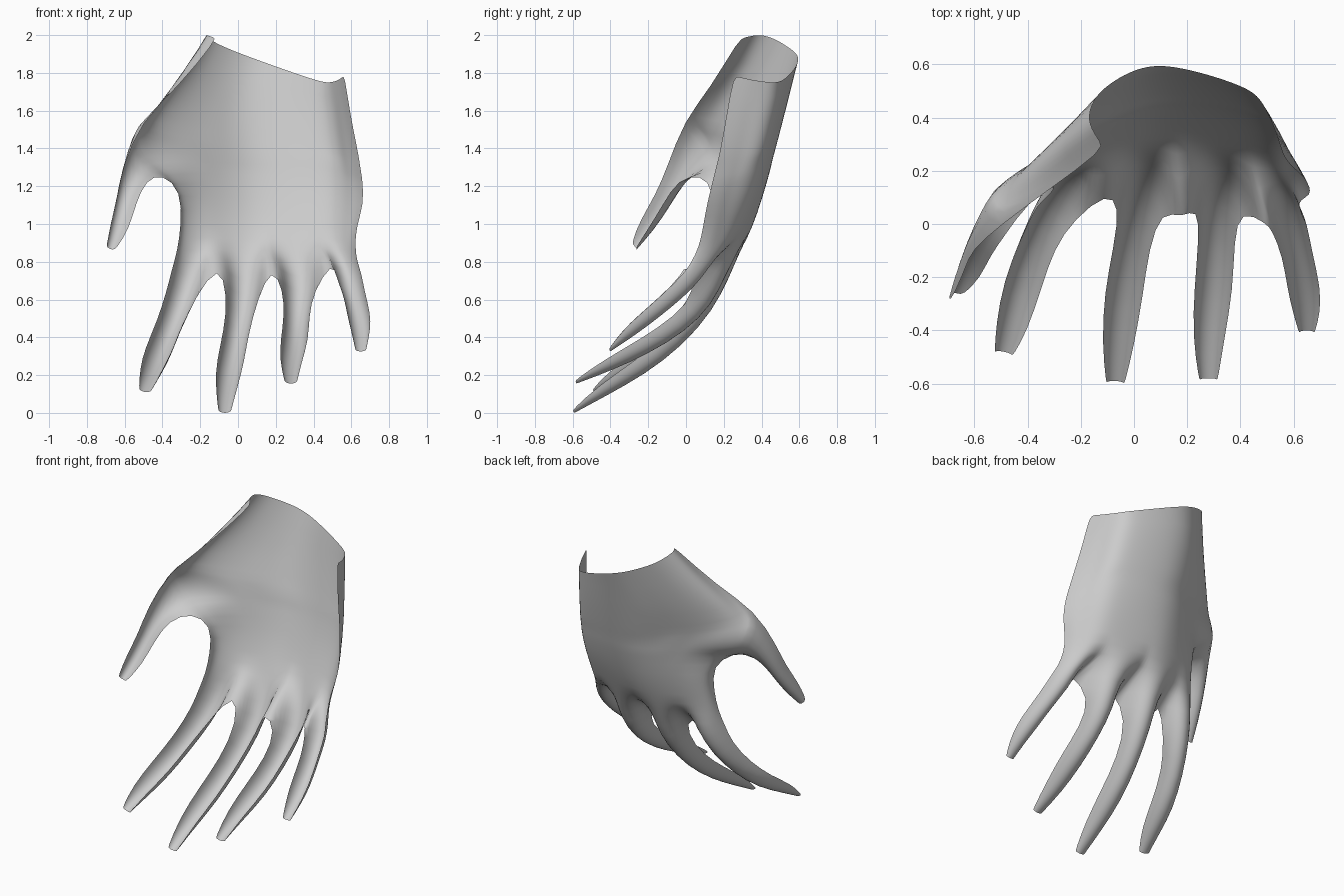
import bpy, bmesh, math
from mathutils import Vector

if "Cube" in bpy.data.objects:
    bpy.data.objects.remove(bpy.data.objects["Cube"])

bm = bmesh.new()


def resample(pts, n):
    """n evenly spaced points on a smooth curve through pts."""
    p = [Vector(q) for q in pts]
    p = [2*p[0] - p[1]] + p + [2*p[-1] - p[-2]]
    fine = []
    for i in range(1, len(p) - 2):
        a, b, c, d = p[i-1:i+3]
        for k in range(20):
            t = k / 20
            fine.append(.5 * (2*b + (c-a)*t + (2*a - 5*b + 4*c - d)*t*t
                              + (3*b - a - 3*c + d)*t**3))
    fine.append(p[-2])
    dist = [0]
    for a, b in zip(fine, fine[1:]):
        dist.append(dist[-1] + (b - a).length)
    out, j = [], 0
    for k in range(n):
        s = dist[-1] * k / (n - 1)
        while j < len(fine) - 2 and dist[j+1] < s:
            j += 1
        out.append(fine[j].lerp(fine[j+1], (s - dist[j]) / (dist[j+1] - dist[j])))
    return out


def arc(left, right, ridge, n):
    """Half-ellipse from left over ridge to right."""
    left, right, ridge = Vector(left), Vector(right), Vector(ridge)
    mid, half = (left + right) / 2, (right - left) / 2
    angles = [math.pi * (k / (n - 1) - .5) for k in range(n)]
    return [mid + half * math.sin(a) + (ridge - mid) * math.cos(a) for a in angles]


def add_grid(rows):
    grid = [[bm.verts.new(p) for p in r] for r in rows]
    for r, s in zip(grid, grid[1:]):
        for j in range(len(r) - 1):
            bm.faces.new((r[j], r[j+1], s[j+1], s[j]))


def digit(root_rows, path, widths, depths, n, side=(1, 0, 0), scale=1.0):
    """Half-tube shell along the back ridge, continuing from root_rows."""
    pts = [Vector(p) for p in path]
    rows = list(root_rows)
    for i, p in enumerate(pts):
        t = (pts[min(i+1, len(pts)-1)] - pts[max(i-1, 0)]).normalized()
        lat = Vector(side)
        lat = (lat - t * lat.dot(t)).normalized()
        base = p + t.cross(lat) * depths[i] * scale
        w = lat * widths[i] * scale
        rows.append(arc(base - w, base + w, p, n))
    add_grid(rows)


# Back of the hand: open shell, thumb side to little-finger side
upper = [
    [(-.11, .28, 1.98), (-.17, .40, 2.0), (-.10, .52, 1.95), (.10, .595, 1.87),
     (.42, .51, 1.76), (.51, .40, 1.755), (.565, .25, 1.785)],
    [(-.32, .13, 1.72), (-.36, .25, 1.70), (-.12, .46, 1.67), (.10, .545, 1.66),
     (.45, .475, 1.60), (.54, .34, 1.60), (.59, .22, 1.60)],
    [(-.51, -.01, 1.55), (-.45, .17, 1.52), (-.17, .36, 1.46), (.10, .485, 1.45),
     (.47, .425, 1.40), (.58, .28, 1.38), (.635, .18, 1.38)],
]
lower = [
    [(-.40, .08, 1.265), (-.36, .16, 1.27), (-.18, .32, 1.28), (.10, .44, 1.27),
     (.47, .39, 1.26), (.61, .23, 1.22), (.66, .14, 1.22)],
    [(-.30, .15, 1.18), (-.29, .22, 1.16), (-.17, .31, 1.15), (.10, .405, 1.14),
     (.47, .35, 1.12), (.61, .20, 1.10), (.665, .11, 1.10)],
    [(-.30, .13, 1.0), (-.29, .20, .99), (-.17, .27, .99), (.10, .35, .98),
     (.46, .29, .98), (.59, .17, .97), (.625, .09, .98)],
    [(-.32, .11, .86), (-.31, .17, .86), (-.18, .235, .86), (.10, .295, .86),
     (.46, .24, .86), (.58, .14, .87), (.62, .07, .88)],
]
COLS = 33
up = [resample(r, COLS) for r in upper]
low = [resample(r, COLS) for r in lower]

# Rows across the thumb root, swelling out at the left edge
root = arc(up[2][0], low[0][0], (-.55, .12, 1.40), 5)
between = []
for k in (1, 2, 3):
    row = [a.lerp(b, k / 4) for a, b in zip(up[2], low[0])]
    push = root[k] - row[0]
    between.append([p + push * max(0, 1 - j / 9) ** 2 for j, p in enumerate(row)])
add_grid(up + between + low)

# Four fingers share one width and depth profile and the web points
W = [.08, .066, .073, .06, .035]
D = [.11, .10, .09, .07, .02]
webs = [Vector(w) for w in [(-.35, .08, .76), (-.10, .12, .80), (.18, .02, .78),
                            (.50, 0, .80), (.63, .03, .80)]]
fingers = [   # knuckle first, then the ridge down to the tip
    [(-.25, .205, .74), (-.30, .12, .56), (-.365, -.01, .40), (-.42, -.18, .26),
     (-.46, -.36, .17), (-.49, -.48, .11)],
    [(.04, .235, .72), (.025, .145, .54), (-.01, -.02, .35), (-.04, -.22, .20),
     (-.06, -.42, .09), (-.07, -.59, .0)],
    [(.33, .215, .73), (.32, .14, .57), (.31, .0, .43), (.30, -.20, .31),
     (.28, -.40, .22), (.28, -.58, .155)],
    [(.57, .12, .76), (.585, .05, .67), (.615, -.06, .57), (.64, -.20, .46),
     (.65, -.30, .39), (.65, -.40, .325)],
]
for i, f in enumerate(fingers):
    start = low[-1][i*8:i*8 + 9]
    p, w = Vector(f[0]), Vector((.075 if i == 3 else .1, 0, 0))
    base = p + Vector((0, -.15, .06))
    knuckle = arc(base - w, base + w, p, 9)
    knuckle[0], knuckle[-1] = webs[i], webs[i+1]      # flat web between fingers
    digit([start, knuckle], f[1:], W, D, 9, scale=.85 if i == 3 else 1)

# Thumb, turned outwards, grown from the thumb root
digit([root], [(-.595, .0, 1.24), (-.63, -.08, 1.10), (-.66, -.17, .97), (-.685, -.26, .87)],
      [.075, .055, .055, .03], [.09, .08, .07, .03], 5, side=(.8, .3, -.55))

# One smooth skin
bmesh.ops.remove_doubles(bm, verts=bm.verts, dist=.0005)
for face in bm.faces:
    face.smooth = True
mesh = bpy.data.meshes.new("hand")
bm.to_mesh(mesh)
bm.free()
hand = bpy.data.objects.new("hand", mesh)
bpy.context.collection.objects.link(hand)
sub = hand.modifiers.new("smooth", 'SUBSURF')
sub.levels = sub.render_levels = 1
